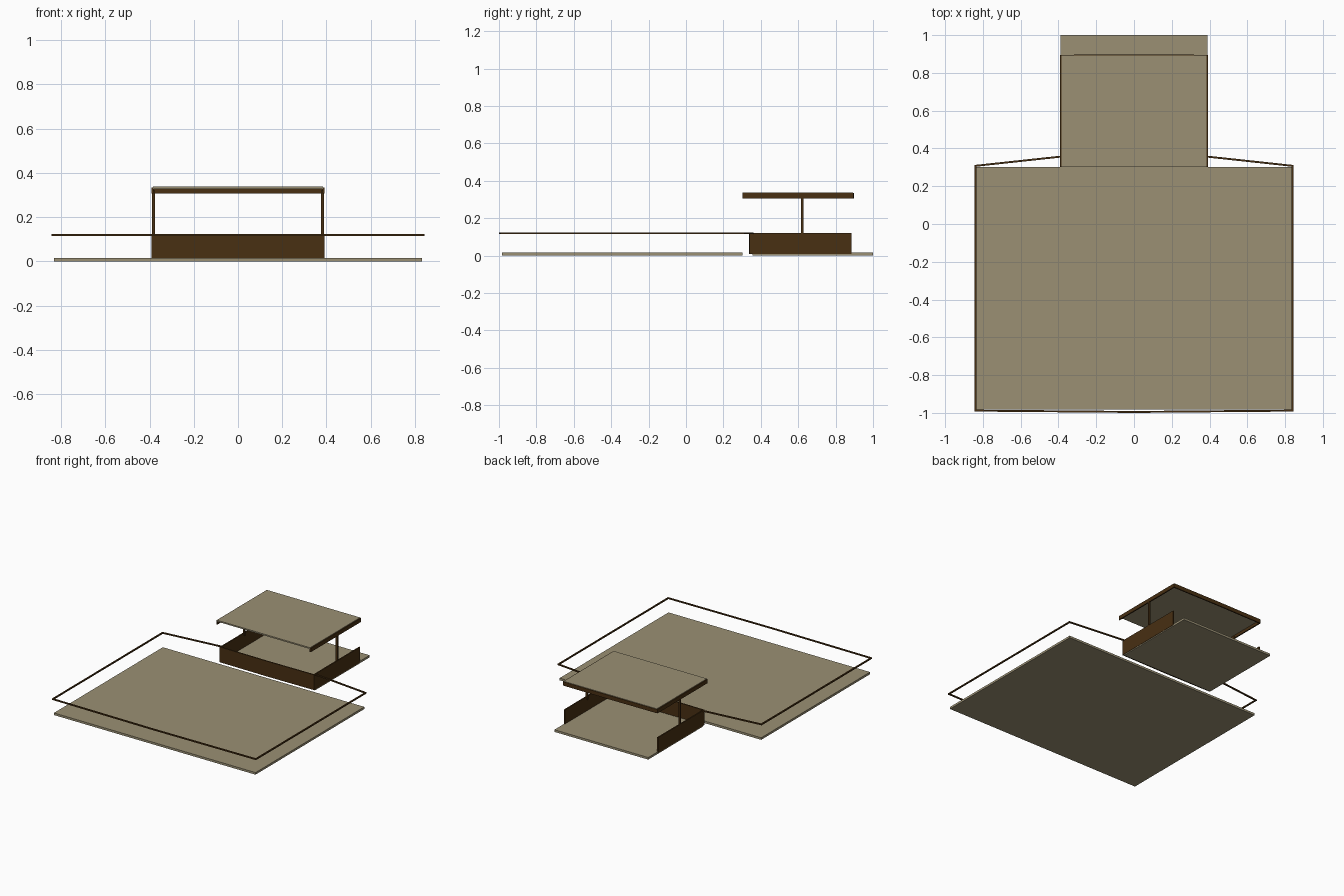
import bpy, bmesh
from mathutils import Vector

if "Cube" in bpy.data.objects:
    bpy.data.objects.remove(bpy.data.objects["Cube"])


def material(name, rgb):
    m = bpy.data.materials.new(name)
    m.diffuse_color = (*rgb, 1)
    m.use_nodes = True
    m.node_tree.nodes["Principled BSDF"].inputs["Base Color"].default_value = m.diffuse_color
    return m


TAN = material("tan_deck", (0.325, 0.28, 0.175))
BROWN = material("dark_brown_wood", (0.065, 0.029, 0.006))


def finish(name, bm, mat):
    bmesh.ops.recalc_face_normals(bm, faces=bm.faces)
    me = bpy.data.meshes.new(name)
    bm.to_mesh(me)
    bm.free()
    me.materials.append(mat)
    ob = bpy.data.objects.new(name, me)
    bpy.context.collection.objects.link(ob)
    return ob


def box(name, x, y, z, mat):
    bm = bmesh.new()
    bmesh.ops.create_cube(bm, size=1)
    for v in bm.verts:
        v.co = Vector((r[0] + (c + 0.5) * (r[1] - r[0])
                       for c, r in zip(v.co, (x, y, z))))
    return finish(name, bm, mat)


def strip(name, path, width, z0, z1, mat):
    """Mitred open strip of constant thickness following a 2D path."""
    pts = [Vector(p) for p in path]
    dirs = [(b - a).normalized() for a, b in zip(pts, pts[1:])]
    bm = bmesh.new()
    rings = []
    for i, p in enumerate(pts):
        d0, d1 = dirs[max(i - 1, 0)], dirs[min(i, len(dirs) - 1)]
        n0, n1 = Vector((-d0.y, d0.x)), Vector((-d1.y, d1.x))
        m = (n0 + n1).normalized()
        off = m * (width / 2 / m.dot(n0))
        a, b = p + off, p - off
        rings.append([bm.verts.new((q.x, q.y, z))
                      for q, z in ((a, z0), (b, z0), (b, z1), (a, z1))])
    for r, s in zip(rings, rings[1:]):
        for k in range(4):
            j = (k + 1) % 4
            bm.faces.new((r[k], r[j], s[j], s[k]))
    bm.faces.new(rings[0])
    bm.faces.new(rings[-1])
    return finish(name, bm, mat)


# Floor plates
box("main_floor", (-0.833, 0.833), (-0.983, 0.302), (0, 0.016), TAN)
box("rear_floor", (-0.388, 0.388), (0.355, 1.0), (0, 0.016), TAN)

# Thin rail hovering round the main floor
strip("perimeter_rail",
      [(-0.385, 0.357), (-0.839, 0.308), (-0.839, -0.988), (0, -0.995),
       (0.839, -0.988), (0.839, 0.308), (0.385, 0.357)],
      0.01, 0.115, 0.124, BROWN)

# Low wall round three sides of the rear booth, open at the back
strip("booth_wall",
      [(-0.386, 0.885), (-0.386, 0.345), (0, 0.341), (0.386, 0.345),
       (0.386, 0.885)], 0.009, 0.008, 0.122, BROWN)

# Roof plate, with a beam round the sides and back (front is open)
box("roof", (-0.384, 0.384), (0.302, 0.893), (0.328, 0.338), TAN)
strip("roof_beam",
      [(-0.386, 0.302), (-0.386, 0.891), (0, 0.894), (0.386, 0.891),
       (0.386, 0.302)], 0.009, 0.306, 0.335, BROWN)

# Posts holding up the roof
for side, s in (("left", -1), ("right", 1)):
    box(side + "_post", sorted((s * 0.376, s * 0.39)), (0.615, 0.627),
        (0.1, 0.32), BROWN)
